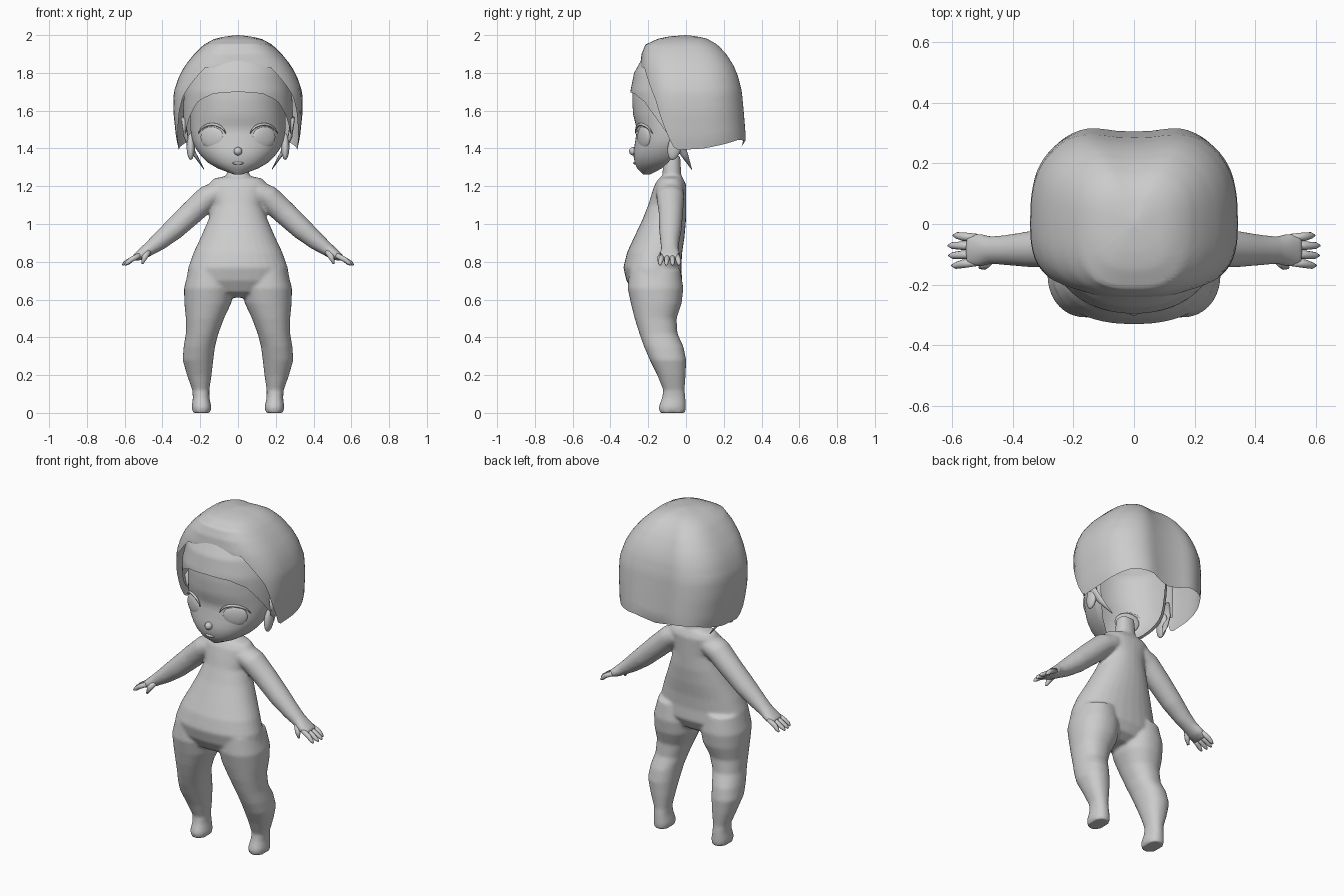
import bpy, bmesh
from math import sin, cos, pi, radians, exp
from mathutils import Vector

if "Cube" in bpy.data.objects:
    bpy.data.objects.remove(bpy.data.objects["Cube"])


def lerp(table, k):
    """Linear lookup in rows of (key, value, ...), keys ascending."""
    if k <= table[0][0]:
        return table[0][1:]
    for a, b in zip(table, table[1:]):
        if k <= b[0]:
            t = (k - a[0]) / (b[0] - a[0])
            return tuple(p + (q - p) * t for p, q in zip(a[1:], b[1:]))
    return table[-1][1:]


def power(v, n):
    return (1 if v >= 0 else -1) * abs(v) ** (2 / n)


def finish(bm, name):
    bmesh.ops.remove_doubles(bm, verts=bm.verts, dist=0.0005)
    bmesh.ops.recalc_face_normals(bm, faces=bm.faces)
    me = bpy.data.meshes.new(name)
    bm.to_mesh(me)
    bm.free()
    me.shade_smooth()
    ob = bpy.data.objects.new(name, me)
    bpy.context.collection.objects.link(ob)
    return ob


def loft(bm, rings, caps=True):
    vs = [[bm.verts.new(p) for p in r] for r in rings]
    n = len(vs[0])
    for a, b in zip(vs, vs[1:]):
        for i in range(n):
            j = (i + 1) % n
            bm.faces.new((a[i], a[j], b[j], b[i]))
    if caps:
        bm.faces.new(vs[0])
        bm.faces.new(vs[-1])


def flat_ring(z, cx, rx, yf, yb, n=2.2, seg=32):
    yc, ry = (yf + yb) / 2, (yb - yf) / 2
    return [Vector((cx + rx * power(cos(2 * pi * i / seg), n),
                    yc + ry * power(sin(2 * pi * i / seg), n), z)) for i in range(seg)]


def tube(bm, path, seg=16):
    """Tube through rows of (x, y, z, width in y, thickness)."""
    pts = [Vector(p[:3]) for p in path]
    rings = []
    for i, p in enumerate(pts):
        d = (pts[min(i + 1, len(pts) - 1)] - pts[max(i - 1, 0)]).normalized()
        up = d.cross(Vector((0, 1, 0))).normalized()
        side = up.cross(d)
        rings.append([p + side * path[i][3] * cos(2 * pi * k / seg)
                      + up * path[i][4] * sin(2 * pi * k / seg) for k in range(seg)])
    loft(bm, rings)


def shell(name, profile, top, edge, span, n, rows=18, cols=72, notch=0):
    """Open sheet hanging from z=top down to edge(angle); angle 0 is the front.
    profile rows: z, half width, centre y, front depth, back depth."""
    bm = bmesh.new()
    grid = []
    for i in range(cols + 1):
        deg = -span + 2 * span * i / cols
        a, end = radians(deg), lerp(edge, abs(deg))[0]
        col = []
        for j in range(rows + 1):
            z = top - (top - end) * (j / rows) ** 1.6
            rx, yc, rf, rb = lerp(profile, z)
            r = rf if cos(a) > 0 else rb
            r *= 1 - notch * exp(-((180 - abs(deg)) / 14) ** 2)
            col.append(bm.verts.new((rx * power(sin(a), n), yc - r * power(cos(a), n), z)))
        grid.append(col)
    for a, b in zip(grid, grid[1:]):
        for j in range(rows):
            bm.faces.new((a[j], a[j + 1], b[j + 1], b[j]))
    return finish(bm, name)


def ellipsoid(name, loc, scale, rot=(0, 0, 0)):
    bpy.ops.mesh.primitive_uv_sphere_add(segments=24, ring_count=12, location=loc, rotation=rot)
    ob = bpy.context.object
    ob.name, ob.scale = name, scale
    ob.data.shade_smooth()
    return ob


# Body: torso with neck, legs and arms fused into one skin
torso = [(0.61, .10, -.22, -.10), (0.64, .21, -.28, -.05), (0.70, .275, -.315, -.02),
         (0.77, .263, -.332, -.025), (0.85, .235, -.312, -.02), (0.93, .197, -.275, -.008),
         (1.02, .158, -.232, 0), (1.10, .128, -.20, 0), (1.16, .14, -.182, 0),
         (1.21, .155, -.165, 0), (1.24, .13, -.145, -.015), (1.255, .06, -.125, -.025),
         (1.36, .05, -.12, -.03)]
leg = [(0, .193, .047, -.14, -.003), (.03, .193, .052, -.145, -.001), (.08, .195, .044, -.127, -.003),
       (.12, .197, .045, -.12, -.008), (.20, .205, .065, -.152, -.002), (.28, .212, .081, -.192, .001),
       (.35, .205, .083, -.222, -.013), (.42, .19, .086, -.247, -.045), (.50, .175, .101, -.272, -.05),
       (.58, .16, .124, -.292, -.023), (.66, .155, .131, -.309, -.014), (.76, .15, .11, -.30, -.03)]
arm = [(.10, -.085, 1.17, .075, .06), (.16, -.083, 1.14, .073, .066), (.24, -.08, 1.065, .065, .064),
       (.34, -.083, .972, .06, .058), (.42, -.086, .905, .05, .047), (.47, -.086, .868, .046, .037),
       (.51, -.086, .84, .055, .03), (.55, -.086, .818, .055, .018)]
bm = bmesh.new()
loft(bm, [flat_ring(z, 0, rx, f, b) for z, rx, f, b in torso])
for s in (1, -1):
    loft(bm, [flat_ring(z, s * cx, rx, f, b) for z, cx, rx, f, b in leg])
    tube(bm, [(s * p[0],) + p[1:] for p in arm], 24)
body = finish(bm, "body")
m = body.modifiers.new("fuse", 'REMESH')
m.mode, m.voxel_size, m.use_smooth_shade = 'VOXEL', 0.009, True
m = body.modifiers.new("relax", 'SMOOTH')
m.factor, m.iterations = 0.5, 5

# Fingers and thumbs
for s, side in ((1, "left"), (-1, "right")):
    bm = bmesh.new()
    for k in range(4):
        y, tip = -.045 - .027 * k, -.038 - .033 * k
        reach = (.595, .612, .61, .60)[k]
        tube(bm, [(s * .52, y, .835, .013, .014), (s * .565, (y + tip) / 2, .812, .014, .014),
                  (s * (reach - .012), tip, .793, .011, .011), (s * reach, tip, .783, .004, .004)], 10)
    tube(bm, [(s * .475, -.115, .855, .018, .018), (s * .495, -.137, .822, .015, .015),
              (s * .507, -.143, .79, .006, .006)], 10)
    finish(bm, side + "_fingers")

# Face: open-backed mask
face = [(1.262, .02, -.20, .025, .02), (1.285, .09, -.16, .095, .04), (1.32, .155, -.12, .15, .04),
        (1.37, .205, -.085, .195, .05), (1.43, .24, -.055, .215, .05), (1.50, .252, -.045, .215, .05),
        (1.58, .252, -.03, .25, .05), (1.66, .25, -.02, .265, .05), (1.75, .24, -.02, .26, .05),
        (1.87, .18, -.02, .20, .05)]
shell("face", face, 1.87, [(0, 1.262)], 120, 2.15, rows=30)
ellipsoid("nose", (0, -.278, 1.385), (.022, .024, .022))
ellipsoid("lips", (0, -.268, 1.322), (.03, .012, .008))

# Eyes, lashes, ears and loose side locks
for s, side in ((1, "left"), (-1, "right")):
    ellipsoid(side + "_eye", (s * .137, -.222, 1.46), (.068, .02, .06), (0, 0, s * radians(27)))
    bm = bmesh.new()
    lash = []
    for k in range(9):
        a = radians(15 + 150 * k / 8)
        x = .137 + .075 * cos(a)
        y = -.055 - .22 * (1 - (x / .252) ** 2) ** .5
        r = .002 + .006 * sin(pi * k / 8)
        lash.append((s * x, y, 1.462 + .066 * sin(a), r, r))
    tube(bm, lash, 8)
    finish(bm, side + "_eyelash")
    ellipsoid(side + "_ear", (s * .25, -.06, 1.41), (.022, .036, .072), (radians(-12), 0, 0))
    bm = bmesh.new()
    tube(bm, [(s * .29, -.08, 1.56, .035, .012), (s * .275, -.05, 1.46, .03, .012),
              (s * .23, -.01, 1.37, .02, .01), (s * .18, .03, 1.29, .002, .002)], 8)
    finish(bm, side + "_side_lock")

# Swept fringe between the face and the hair
fringe = [(1.45, .285, -.03, .235, .1), (1.55, .29, -.03, .25, .1), (1.62, .29, -.03, .26, .1),
          (1.70, .285, -.03, .265, .1), (1.80, .26, -.03, .245, .1), (1.88, .22, -.03, .20, .1)]
shell("fringe", fringe, 1.88,
      [(0, 1.70), (25, 1.69), (45, 1.65), (60, 1.57), (75, 1.48), (100, 1.45)], 100, 2.2, cols=48)

# Bob haircut: open shell, cut high in front and low behind
hair = [(1.38, .31, 0, .23, .315), (1.45, .327, 0, .235, .335), (1.60, .343, 0, .24, .322),
        (1.70, .34, 0, .242, .312), (1.78, .313, 0, .243, .292), (1.84, .28, 0, .243, .265),
        (1.90, .232, 0, .235, .225), (1.95, .18, 0, .215, .175), (1.98, .125, 0, .15, .12),
        (1.993, .07, 0, .09, .065), (2.0, 0, 0, 0, 0)]
shell("hair", hair, 2.0,
      [(0, 1.83), (30, 1.825), (42, 1.75), (55, 1.66), (68, 1.52), (82, 1.39),
       (100, 1.40), (140, 1.445), (165, 1.44), (180, 1.41)], 180, 2.8, rows=24, notch=.09)
